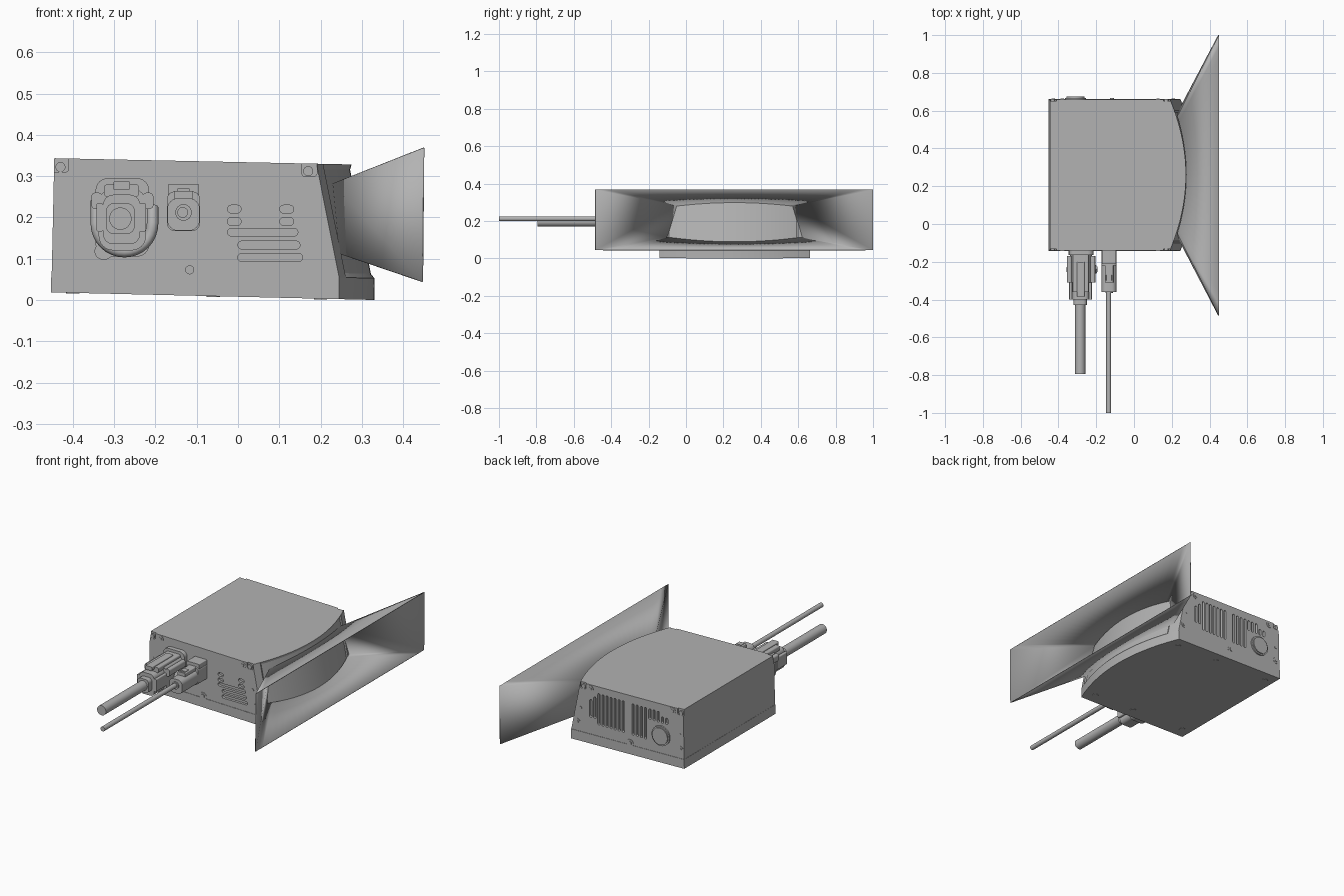
import bpy, bmesh
from math import sin, cos, pi

old = bpy.data.objects.get("Cube")
if old:
    bpy.data.objects.remove(old)

grey = bpy.data.materials.new("plain_grey")
grey.use_nodes = True
GREY = (0.45, 0.45, 0.45, 1)
grey.diffuse_color = GREY
grey.node_tree.nodes["Principled BSDF"].inputs["Base Color"].default_value = GREY

MID, Y0, Y1 = 0.26, -0.14, 0.66      # housing centre and ends along y
made = []


def finish(name, bm):
    bmesh.ops.recalc_face_normals(bm, faces=bm.faces)
    me = bpy.data.meshes.new(name)
    bm.to_mesh(me)
    bm.free()
    me.materials.append(grey)
    ob = bpy.data.objects.new(name, me)
    bpy.context.collection.objects.link(ob)
    made.append(ob)
    return ob


def loft(bm, rings):
    """Skin a stack of equal closed rings and cap both ends."""
    rows = [[bm.verts.new(p) for p in r] for r in rings]
    n = len(rows[0])
    for a, b in zip(rows, rows[1:]):
        for i in range(n):
            j = (i + 1) % n
            bm.faces.new((a[i], a[j], b[j], b[i]))
    bm.faces.new(rows[0][::-1])
    bm.faces.new(rows[-1])


def rounded(bm, cx, cz, w, h, r, ya, yb, seg=6):
    """Rounded-rectangle prism running along y."""
    r = min(r, w / 2 - 0.0002, h / 2 - 0.0002)
    pts = []
    for k, (sx, sz) in enumerate(((1, 1), (-1, 1), (-1, -1), (1, -1))):
        for i in range(seg + 1):
            a = (k + i / seg) * pi / 2
            pts.append((cx + sx * (w / 2 - r) + r * cos(a), cz + sz * (h / 2 - r) + r * sin(a)))
    loft(bm, [[(x, y, z) for x, z in pts] for y in (ya, yb)])


def disc(bm, cx, cz, r, ya, yb, seg=24):
    loft(bm, [[(cx + r * cos(2 * pi * i / seg), y, cz + r * sin(2 * pi * i / seg))
               for i in range(seg)] for y in (ya, yb)])


def arc_drop(y):
    return 0.085 * ((y - MID) / 0.4) ** 2


def peak(z):
    return 0.275 + 0.055 * (0.33 - z) / 0.27


def top_z(x): return 0.334 - 0.021 * x
def seam_z(x): return 0.06 - 0.0215 * x
def base_z(x): return 0.0078 - 0.0235 * x


def outline(height, back, nose, grow=0.0, n=40):
    """Housing outline: straight back, bowed front."""
    ya, yb = Y0 - grow, Y1 + grow
    xy = [(back, yb), (back, ya)]
    for i in range(n + 1):
        y = ya + (yb - ya) * i / n
        xy.append((nose - arc_drop(y), y))
    return [(x, y, height(x)) for x, y in xy]


# Upper housing with a slightly sunken bowed window
bm = bmesh.new()
loft(bm, [outline(seam_z, -0.451, 0.33), outline(top_z, -0.445, 0.275)])
window = [f for f in bm.faces if f.calc_center_median().x > 0.15 and len(f.verts) == 4
          and -0.09 < f.calc_center_median().y < 0.61]
bmesh.ops.recalc_face_normals(bm, faces=bm.faces)
bmesh.ops.inset_region(bm, faces=window, thickness=0.012, depth=-0.006)
housing = finish("housing", bm)

# Base tray
bm = bmesh.new()
loft(bm, [outline(base_z, -0.453, 0.33, 0.002), outline(seam_z, -0.452, 0.331, 0.002)])
base = finish("base_tray", bm)

# Vent slots, cut into both ends of the housing
bm = bmesh.new()
DEEP = 0.014
front_slots = [(x, z, w) for z in (0.22, 0.19) for x, w in ((-0.009, 0.033), (0.118, 0.034))]
front_slots += [(0.06, 0.164, 0.17), (0.075, 0.133, 0.15), (0.078, 0.103, 0.157)]
for x, z, w in front_slots:
    rounded(bm, x, z, w, 0.019, 0.01, Y0 - 0.02, Y0 + DEEP)
for i in range(9):
    low, high = 0.12, 0.295
    if i < 2:
        low, high = 0.15, 0.25 + 0.02 * i
    rounded(bm, 0.125 - 0.025 * i, (low + high) / 2, 0.014, high - low, 0.007, Y1 - DEEP, Y1 + 0.02)
for i in range(9):
    low = 0.12 if i < 4 else 0.235
    high = 0.295 if i < 7 else 0.27
    rounded(bm, -0.135 - 0.026 * i, (low + high) / 2, 0.014, high - low, 0.007, Y1 - DEEP, Y1 + 0.02)
# Square recesses at the upper corners of both ends
for ya, yb in ((Y0 - 0.02, Y0 + 0.008), (Y1 - 0.008, Y1 + 0.02)):
    rounded(bm, -0.435, 0.335, 0.05, 0.05, 0.008, ya, yb)
    rounded(bm, 0.173, 0.322, 0.036, 0.046, 0.008, ya, yb)
cutter = finish("slot_cutter", bm)
cutter.hide_render = True
mod = housing.modifiers.new("slots", 'BOOLEAN')
mod.operation, mod.solver, mod.object = 'DIFFERENCE', 'EXACT', cutter
graph = bpy.context.evaluated_depsgraph_get()
cut_mesh = bpy.data.meshes.new_from_object(housing.evaluated_get(graph))
housing.modifiers.clear()
housing.data = cut_mesh
made.remove(cutter)
bpy.data.objects.remove(cutter)

# Screws on both ends
bm = bmesh.new()
for face, out in ((Y0, -1), (Y1, 1)):
    for x, z in ((-0.38, 0.322), (0.127, 0.31), (0.208, 0.106), (-0.427, 0.12)):
        disc(bm, x, z, 0.018, face - out * 0.005, face + out * 0.002)
        disc(bm, x, z, 0.009, face, face + out * 0.004, 6)
    for x, z in ((-0.43, 0.322), (0.17, 0.312)):
        disc(bm, x, z, 0.012, face - out * 0.012, face + out * 0.001)
    disc(bm, -0.117, 0.071, 0.022, face - out * 0.005, face + out * 0.002)
    disc(bm, -0.117, 0.073, 0.011, face, face + out * 0.006)
    for x, z in ((-0.425, 0.2), (0.188, 0.187)):
        disc(bm, x, z, 0.008, face, face + out * 0.002, 12)
finish("end_screws", bm)

# Screws under the base
bm = bmesh.new()
for x in (-0.4, -0.06, 0.2):
    for y in (Y0 + 0.06, Y1 - 0.06):
        z = base_z(x)
        loft(bm, [[(x + 0.016 * cos(i * pi / 8), y + 0.016 * sin(i * pi / 8), z + d)
                   for i in range(16)] for d in (-0.002, 0.01)])
finish("base_screws", bm)

# Round vent cap
bm = bmesh.new()
disc(bm, -0.31, 0.165, 0.055, Y1 - 0.004, Y1 + 0.008, 32)
disc(bm, -0.31, 0.165, 0.047, Y1, Y1 + 0.014, 32)
finish("vent_cap", bm)


# Flared shroud: four thin panels that meet the bowed front
def shroud_top(x): return 0.283 + 0.395 * (x - 0.235)
def shroud_bottom(x): return 0.11 - 0.34 * (x - 0.255)


def inner_edge(plane, half, n=24):
    pts = []
    for i in range(n + 1):
        y = MID - half + 2 * half * i / n
        x = 0.25
        for _ in range(12):
            x = peak(plane(x)) - arc_drop(y) - 0.004
        pts.append((x, y, plane(x)))
    return pts


bm = bmesh.new()
corners = []
for plane, half, tip in ((shroud_top, 0.31, 0.45), (shroud_bottom, 0.36, 0.447)):
    inner = [bm.verts.new(p) for p in inner_edge(plane, half)]
    n = len(inner) - 1
    outer = [bm.verts.new((tip, MID - 0.745 + 1.485 * i / n, plane(tip))) for i in range(n + 1)]
    for i in range(n):
        bm.faces.new((inner[i], inner[i + 1], outer[i + 1], outer[i]))
    corners.append((inner[0], outer[0], inner[-1], outer[-1]))
(a, b, c, d), (e, f, g, h) = corners
bm.faces.new((a, b, f, e))
bm.faces.new((c, g, h, d))
shroud = finish("flared_shroud", bm)
thick = shroud.modifiers.new("thickness", 'SOLIDIFY')
thick.thickness, thick.offset = 0.003, 0

# Power connector: flange, body, latch, ribs and cable gland
bm = bmesh.new()
rounded(bm, -0.28, 0.2, 0.13, 0.19, 0.03, -0.165, Y0)
rounded(bm, -0.28, 0.195, 0.115, 0.15, 0.035, -0.31, -0.16)
rounded(bm, -0.282, 0.195, 0.09, 0.12, 0.025, -0.4, -0.30)
rounded(bm, -0.282, 0.265, 0.085, 0.03, 0.008, -0.36, -0.16)
rounded(bm, -0.282, 0.277, 0.04, 0.022, 0.005, -0.385, -0.2)
rounded(bm, -0.285, 0.197, 0.07, 0.075, 0.02, -0.43, -0.39)
for s in (-1, 1):
    rounded(bm, -0.28 + s * 0.062, 0.24, 0.026, 0.04, 0.01, -0.31, -0.17)
    rounded(bm, -0.283 + s * 0.052, 0.2, 0.016, 0.07, 0.006, -0.4, -0.31)
rounded(bm, -0.325, 0.118, 0.045, 0.04, 0.02, -0.165, Y0)
finish("power_connector", bm)

# Locking loop around the power connector
curve = bpy.data.curves.new("locking_loop", 'CURVE')
curve.dimensions, curve.bevel_depth, curve.bevel_resolution = '3D', 0.014, 3
curve.use_fill_caps = True
path = [(-0.343, -0.23, 0.24)]
path += [(-0.275 - 0.068 * cos(i * pi / 16), -0.25, 0.185 - 0.068 * sin(i * pi / 16)) for i in range(17)]
path += [(-0.207, -0.23, 0.225)]
spline = curve.splines.new('POLY')
spline.points.add(len(path) - 1)
for p, co in zip(spline.points, path):
    p.co = (*co, 1)
curve.materials.append(grey)
loop = bpy.data.objects.new("locking_loop", curve)
bpy.context.collection.objects.link(loop)

# Signal connector with latch and cable collar
bm = bmesh.new()
rounded(bm, -0.132, 0.215, 0.08, 0.095, 0.018, -0.22, Y0)
rounded(bm, -0.132, 0.207, 0.078, 0.078, 0.025, -0.36, -0.2)
rounded(bm, -0.132, 0.267, 0.076, 0.028, 0.004, -0.21, Y0)
rounded(bm, -0.132, 0.252, 0.045, 0.025, 0.004, -0.31, -0.2)
rounded(bm, -0.132, 0.262, 0.03, 0.018, 0.004, -0.3, -0.27)
disc(bm, -0.132, 0.212, 0.02, -0.366, -0.35)
finish("signal_connector", bm)

# Cables
for name, x, z, r, end in (("power_cable", -0.285, 0.197, 0.027, -0.795),
                           ("signal_cable", -0.134, 0.212, 0.013, -1.0)):
    bm = bmesh.new()
    disc(bm, x, z, r, end, -0.35, 32)
    finish(name, bm)

# Smooth the curved surfaces, keep crisp edges
bpy.ops.object.select_all(action='DESELECT')
for ob in made:
    ob.select_set(True)
bpy.context.view_layer.objects.active = housing
bpy.ops.object.shade_smooth_by_angle(angle=pi / 7)
bpy.ops.object.select_all(action='DESELECT')
